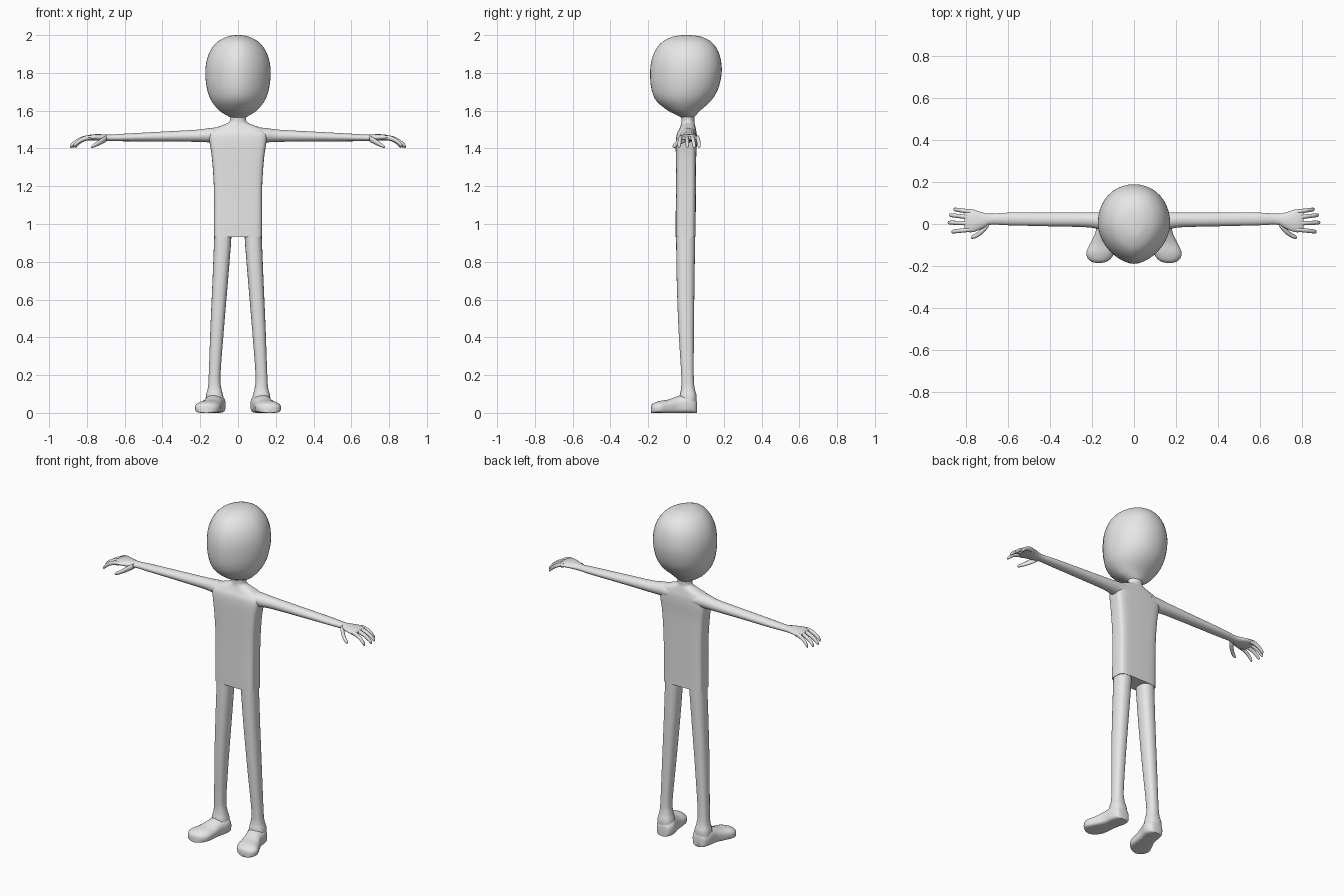
import bpy, bmesh, math
from mathutils import Vector

skin = bpy.data.materials.new("plain grey")
skin.diffuse_color = (0.8, 0.8, 0.8, 1)

AXES = {"x": ((1, 0, 0), (0, 1, 0), (0, 0, 1)),
        "y": ((0, 1, 0), (1, 0, 0), (0, 0, 1)),
        "z": ((0, 0, 1), (1, 0, 0), (0, 1, 0))}


def smooth_sections(secs, steps):
    """Catmull-Rom interpolation of the section parameters."""
    out = []
    for i in range(len(secs) - 1):
        p0, p1 = secs[max(i - 1, 0)], secs[i]
        p2, p3 = secs[i + 1], secs[min(i + 2, len(secs) - 1)]
        for s in range(steps):
            t = s / steps
            out.append([0.5 * (2 * b + (c - a) * t + (2 * a - 5 * b + 4 * c - d) * t * t
                               + (3 * b - a - 3 * c + d) * t ** 3)
                        for a, b, c, d in zip(p0, p1, p2, p3)])
    out.append(list(secs[-1]))
    return out


def loft(name, axis, secs, sides=24, steps=4, mirror=False):
    """Section: position, centre u, centre v, radius u, radius v, roundness, roundness for -v."""
    w, u, v = (Vector(a) for a in AXES[axis])
    bm = bmesh.new()
    rings = []
    for pos, cu, cv, ru, rv, n, nb in smooth_sections(secs, steps):
        ring = []
        for k in range(sides):
            a = 2 * math.pi * k / sides
            c, s = math.cos(a), math.sin(a)
            e = 2 / (nb if s < 0 else n)
            pu = cu + ru * math.copysign(abs(c) ** e, c)
            pv = cv + rv * math.copysign(abs(s) ** e, s)
            ring.append(bm.verts.new(w * pos + u * pu + v * pv))
        rings.append(ring)
    for a, b in zip(rings, rings[1:]):
        for k in range(sides):
            j = (k + 1) % sides
            bm.faces.new((a[k], a[j], b[j], b[k]))
    bm.faces.new(rings[0])
    bm.faces.new(rings[-1])
    bmesh.ops.recalc_face_normals(bm, faces=bm.faces)
    me = bpy.data.meshes.new(name)
    bm.to_mesh(me)
    bm.free()
    me.materials.append(skin)
    ob = bpy.data.objects.new(name, me)
    bpy.context.collection.objects.link(ob)
    bpy.ops.object.select_all(action="DESELECT")
    ob.select_set(True)
    bpy.context.view_layer.objects.active = ob
    bpy.ops.object.shade_smooth_by_angle(angle=math.radians(50))
    if mirror:
        ob.modifiers.new("mirror", "MIRROR")
    return ob


# Head: height, front, back, half width; slightly pointed at the front
head = [(1.560, -0.02, 0.040, 0.030), (1.575, -0.045, 0.052, 0.060),
        (1.60, -0.095, 0.075, 0.098), (1.65, -0.155, 0.130, 0.140),
        (1.71, -0.182, 0.168, 0.163), (1.79, -0.190, 0.188, 0.173),
        (1.86, -0.184, 0.186, 0.167), (1.92, -0.162, 0.168, 0.145),
        (1.965, -0.125, 0.133, 0.108), (1.99, -0.075, 0.085, 0.063),
        (1.998, -0.035, 0.045, 0.030), (2.0, -0.003, 0.010, 0.005)]
loft("head", "z", [(z, 0, (f + b) / 2, r, (b - f) / 2, 2.1, 1.75)
                   for z, f, b, r in head], sides=40)

# Torso and neck: height, centre y, half width, half depth, boxiness
torso = [(0.93, -0.002, 0.127, 0.053, 5), (1.0, -0.002, 0.127, 0.053, 5),
         (1.2, 0, 0.128, 0.053, 5), (1.35, 0, 0.138, 0.054, 5),
         (1.43, 0.002, 0.150, 0.056, 4.5), (1.475, 0.004, 0.152, 0.053, 4),
         (1.503, 0.008, 0.132, 0.044, 3), (1.522, 0.010, 0.085, 0.038, 2.4),
         (1.540, 0.010, 0.047, 0.034, 2), (1.565, 0.010, 0.043, 0.034, 2),
         (1.60, 0.010, 0.043, 0.034, 2)]
loft("torso", "z", [(z, 0, y, rx, ry, n, n) for z, y, rx, ry, n in torso], sides=40)

# Arms and palms
arm = [(0.08, 0.008, 1.470, 0.050, 0.042), (0.15, 0.013, 1.470, 0.043, 0.038),
       (0.22, 0.020, 1.467, 0.036, 0.032), (0.40, 0.022, 1.463, 0.033, 0.026),
       (0.60, 0.024, 1.458, 0.030, 0.020), (0.68, 0.023, 1.456, 0.026, 0.017),
       (0.72, 0.017, 1.457, 0.037, 0.018), (0.76, 0.015, 1.459, 0.052, 0.016),
       (0.79, 0.016, 1.457, 0.055, 0.014), (0.808, 0.016, 1.455, 0.048, 0.009)]
loft("arm", "x", [s + (2, 2) for s in arm], mirror=True)

# Fingers curling down: base y, tip y, tip x
for i, (y0, y1, tip) in enumerate([(0.058, 0.070, 0.862), (0.031, 0.043, 0.882),
                                   (0.003, 0.007, 0.889), (-0.026, -0.037, 0.872)]):
    secs = []
    for t, z, r in [(0, 1.457, 0.011), (0.3, 1.455, 0.0115), (0.6, 1.443, 0.011),
                    (0.85, 1.425, 0.0105), (0.97, 1.412, 0.008), (1, 1.408, 0.002)]:
        secs.append((0.775 + (tip - 0.775) * t, y0 + (y1 - y0) * t, z, r * 0.9, r * 1.1, 2, 2))
    loft(f"finger_{i + 1}", "x", secs, sides=12, steps=3, mirror=True)

# Thumbs
thumb = [(0.695, 0.0, 1.453, 0.016), (0.722, -0.030, 1.438, 0.016),
         (0.750, -0.053, 1.422, 0.012), (0.770, -0.062, 1.412, 0.009),
         (0.778, -0.064, 1.408, 0.003)]
loft("thumb", "x", [(x, y, z, r, r, 2, 2) for x, y, z, r in thumb],
     sides=12, mirror=True)

# Legs, flaring into the ankles: height, centre x, centre y, half width, half depth
leg = [(0.04, 0.122, 0.010, 0.050, 0.045), (0.09, 0.124, 0.011, 0.046, 0.045),
       (0.13, 0.124, 0.010, 0.036, 0.036), (0.20, 0.124, 0.008, 0.031, 0.033),
       (0.45, 0.110, 0.001, 0.036, 0.041), (0.70, 0.094, -0.002, 0.041, 0.047),
       (0.90, 0.082, -0.002, 0.045, 0.050), (0.95, 0.080, -0.002, 0.045, 0.050)]
loft("leg", "z", [s + (2.4, 2.4) for s in leg], mirror=True)

# Feet with flat soles, toes turned out: y, centre x, half width, top height
foot = [(0.058, 0.120, 0.018, 0.055), (0.050, 0.120, 0.040, 0.078),
        (0.015, 0.121, 0.055, 0.100), (-0.040, 0.132, 0.052, 0.090),
        (-0.090, 0.147, 0.060, 0.071), (-0.135, 0.160, 0.067, 0.064),
        (-0.165, 0.165, 0.055, 0.055), (-0.180, 0.167, 0.035, 0.045),
        (-0.186, 0.167, 0.012, 0.033)]
loft("foot", "y", [(y, x, h / 2, r, h / 2, 2.1, 4.5) for y, x, r, h in foot],
     sides=28, mirror=True)
